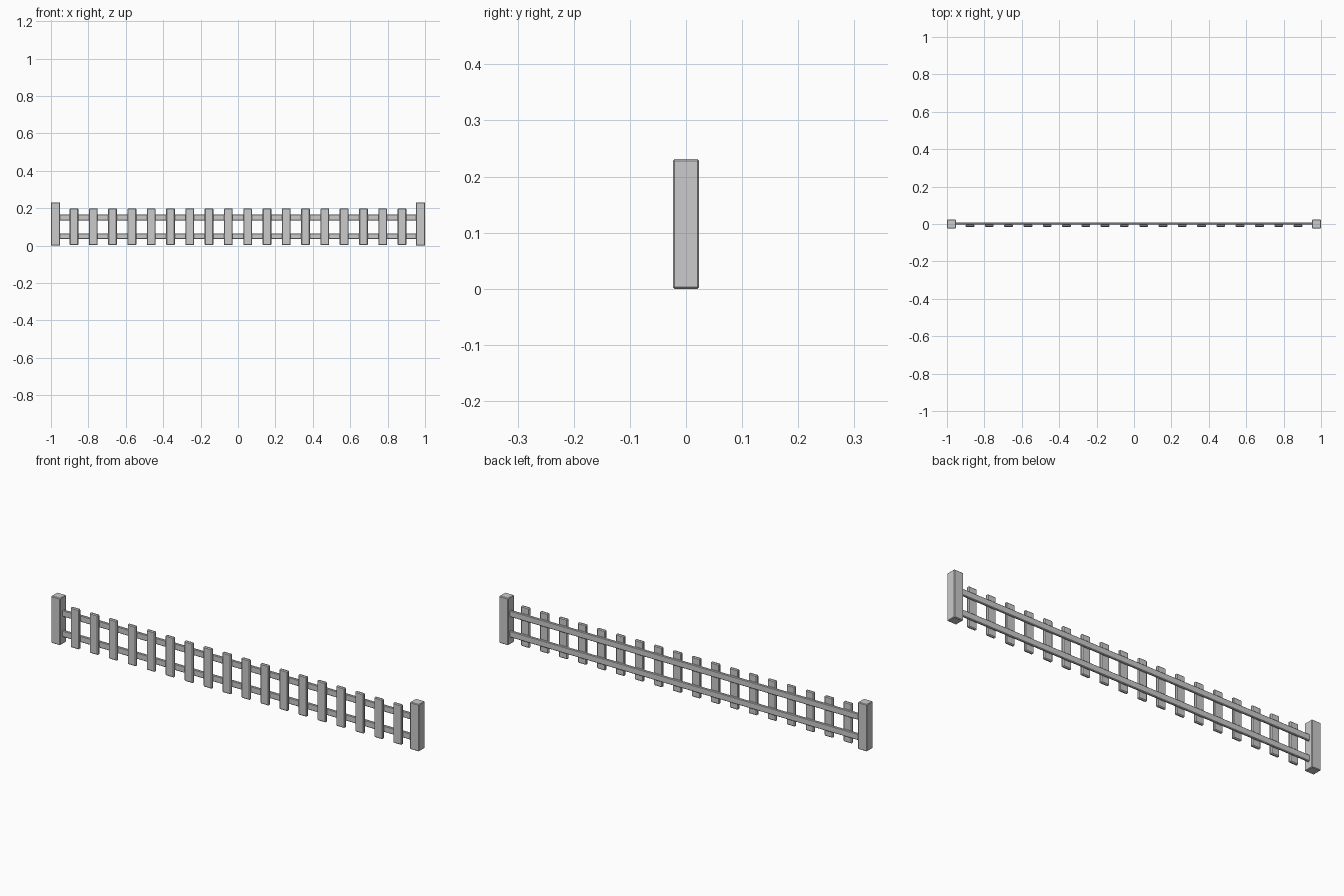
import bpy

if "Cube" in bpy.data.objects:
    bpy.data.objects.remove(bpy.data.objects["Cube"])


def box(name, x, y, z, bevel):
    """Bevelled box from (min, max) ranges on each axis."""
    bpy.ops.mesh.primitive_cube_add(
        size=1, location=[(a + b) / 2 for a, b in (x, y, z)])
    ob = bpy.context.object
    ob.name = name
    ob.scale = [b - a for a, b in (x, y, z)]
    bpy.ops.object.transform_apply(location=False, rotation=False, scale=True)
    mod = ob.modifiers.new("edge_bevel", 'BEVEL')
    mod.width = bevel
    mod.segments = 1
    return ob


# End posts
for side, x0 in (("left", -1.0), ("right", 0.951)):
    box(f"{side}_post", (x0, x0 + 0.049), (-0.0235, 0.0235), (0, 0.231), 0.003)

# Horizontal rails
for level, z in (("lower", 0.05), ("upper", 0.15)):
    box(f"{level}_rail", (-0.955, 0.955), (-0.003, 0.008),
        (z - 0.016, z + 0.016), 0.003)

# Pickets on the front of the rails
COUNT, SPAN = 18, 0.877
for i in range(COUNT):
    x = -SPAN + 2 * SPAN * i / (COUNT - 1)
    box(f"picket_{i + 1}", (x - 0.0235, x + 0.0235), (-0.016, -0.002),
        (0.002, 0.199), 0.004)
